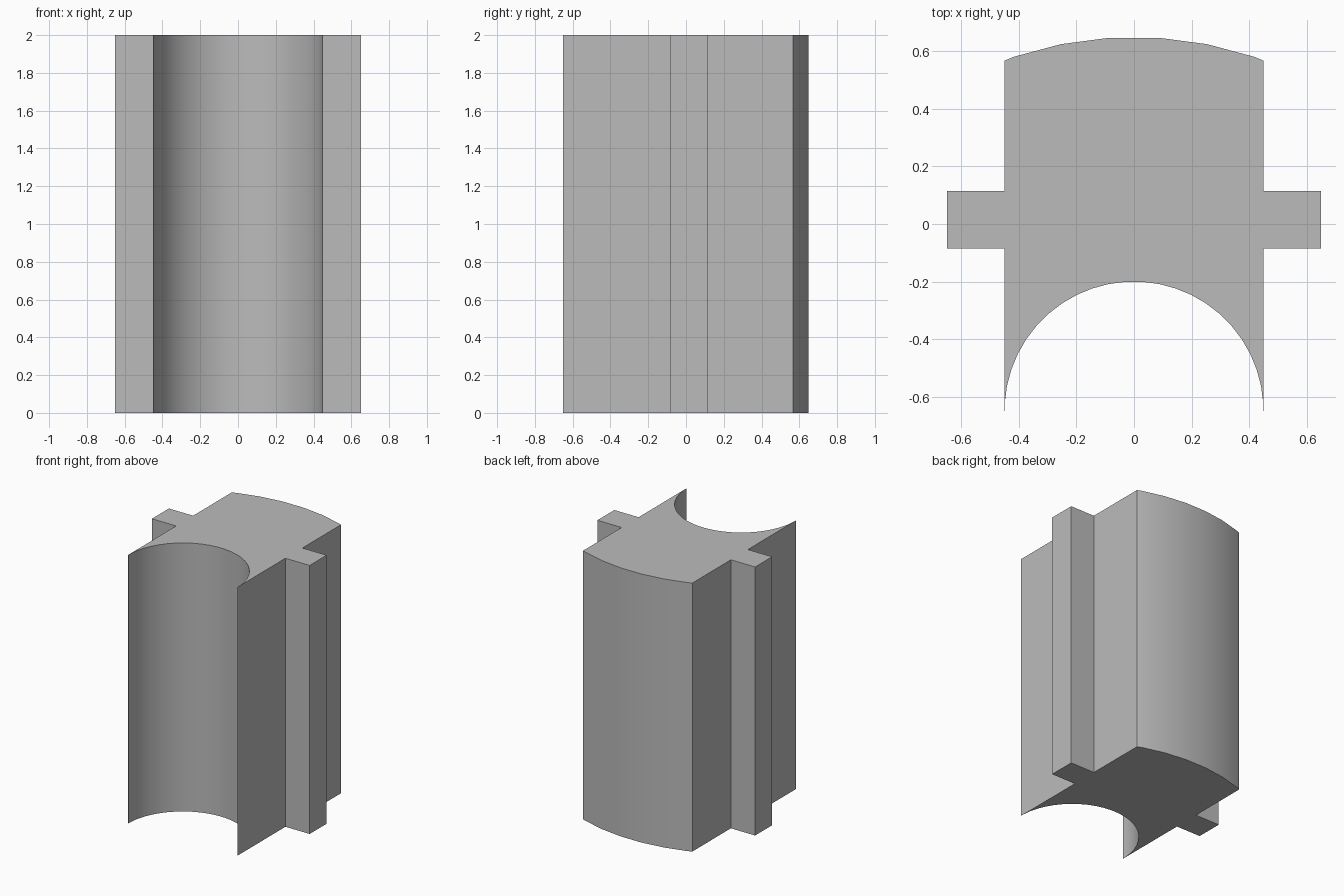
import bpy
import bmesh
from math import sin, cos, radians

cube = bpy.data.objects.get("Cube")
if cube:
    bpy.data.objects.remove(cube, do_unlink=True)

HEIGHT = 2.0
HALF_WIDTH = 0.45
RIB_X, RIB_FRONT, RIB_BACK = 0.65, -0.085, 0.115
ARC_Y = -0.65               # shared centre of the front groove and the back curve
GROOVE_R, BACK_R = 0.45, 1.3
STEP = 7.5                  # degrees per arc segment


def arc(radius, count):
    """Points from the centre line outward, on the +x side."""
    angles = [radians((i + 0.5) * STEP) for i in range(count)]
    return [(radius * sin(a), ARC_Y + radius * cos(a)) for a in angles]


# Half of the cross-section, from the groove round to the back
groove = arc(GROOVE_R, 12)
back = arc(BACK_R, 4)
(x0, y0), (x1, y1) = back[-2:]
corner_y = y0 + (y1 - y0) * (HALF_WIDTH - x0) / (x1 - x0)
half = groove + [
    (groove[-1][0], ARC_Y), (HALF_WIDTH, ARC_Y),
    (HALF_WIDTH, RIB_FRONT), (RIB_X, RIB_FRONT),
    (RIB_X, RIB_BACK), (HALF_WIDTH, RIB_BACK),
    (HALF_WIDTH, corner_y),
] + back[-2::-1]
outline = half + [(-x, y) for x, y in reversed(half)]

# Extrude the mirrored cross-section
bm = bmesh.new()
base = bm.faces.new([bm.verts.new((x, y, 0)) for x, y in outline])
result = bmesh.ops.extrude_face_region(bm, geom=[base], use_keep_orig=True)
top = [v for v in result["geom"] if isinstance(v, bmesh.types.BMVert)]
bmesh.ops.translate(bm, verts=top, vec=(0, 0, HEIGHT))
bmesh.ops.recalc_face_normals(bm, faces=bm.faces)
mesh = bpy.data.meshes.new("grooved_block")
bm.to_mesh(mesh)
bm.free()

block = bpy.data.objects.new("grooved_block", mesh)
bpy.context.collection.objects.link(block)

# Plain grey
grey = bpy.data.materials.new("grey")
grey.use_nodes = True
grey.diffuse_color = (0.5, 0.5, 0.5, 1)
grey.node_tree.nodes["Principled BSDF"].inputs["Base Color"].default_value = (0.5, 0.5, 0.5, 1)
mesh.materials.append(grey)

# Smooth curves with sharp edges
bpy.ops.object.select_all(action="DESELECT")
block.select_set(True)
bpy.context.view_layer.objects.active = block
bpy.ops.object.shade_smooth_by_angle(angle=radians(30))
